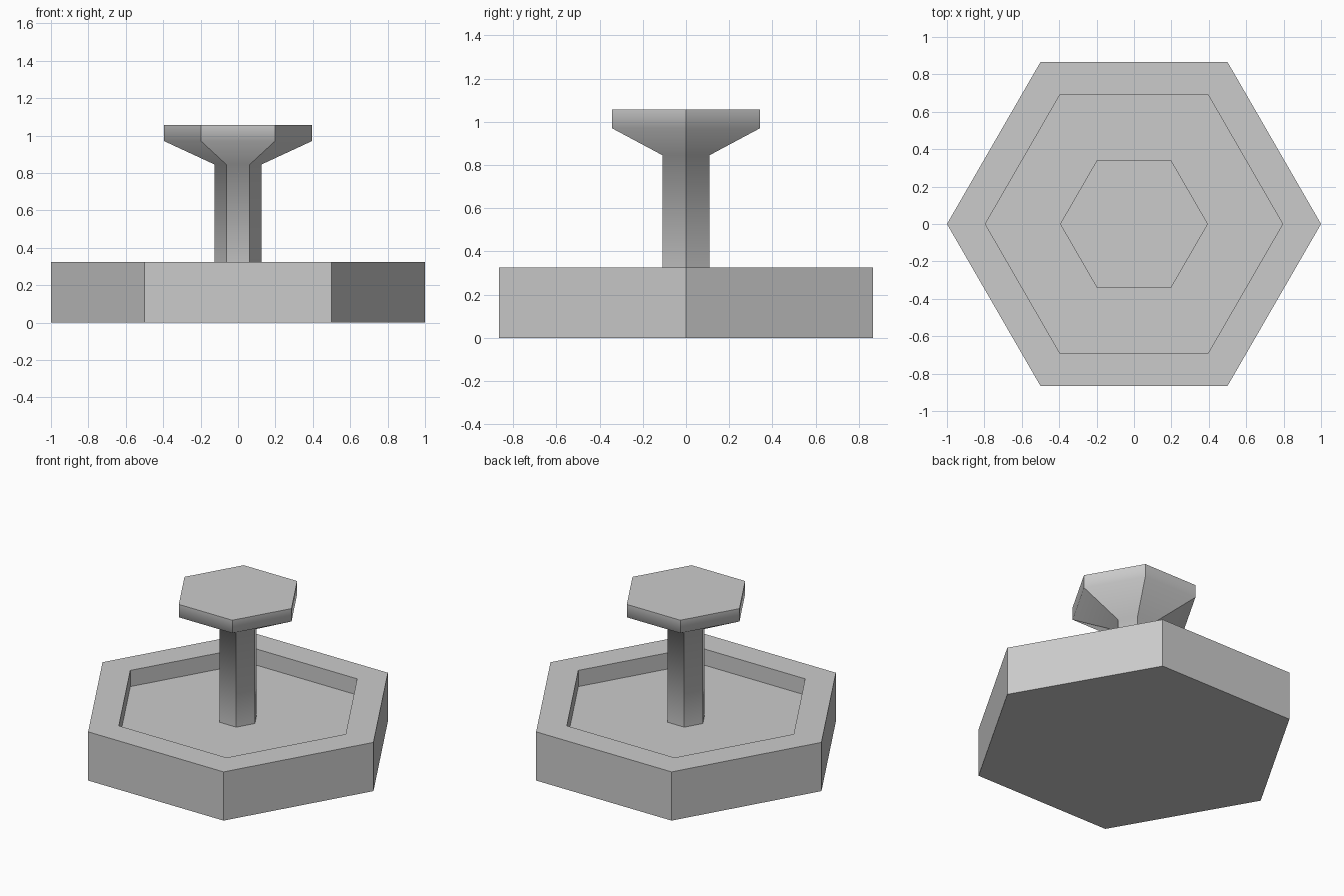
import bpy, bmesh
from math import cos, sin, pi

SIDES = 6

cube = bpy.data.objects.get("Cube")
if cube:
    bpy.data.objects.remove(cube, do_unlink=True)

grey = bpy.data.materials.new("plain grey")
grey.use_nodes = True
colour = (0.6, 0.6, 0.6, 1)
grey.diffuse_color = colour
grey.node_tree.nodes["Principled BSDF"].inputs["Base Color"].default_value = colour


def hex_turning(name, profile, blended=False):
    """Sweep a (radius, height) profile around six sides and cap both ends.
    With blended on, the wall shading flows up the profile; corners stay sharp."""
    bm = bmesh.new()
    rings = [[bm.verts.new((r * cos(2 * pi * i / SIDES), r * sin(2 * pi * i / SIDES), z))
              for i in range(SIDES)] for r, z in profile]
    for low, high in zip(rings, rings[1:]):
        for i in range(SIDES):
            j = (i + 1) % SIDES
            wall = bm.faces.new((low[i], low[j], high[j], high[i]))
            wall.smooth = blended
    bm.faces.new(rings[0][::-1])
    bm.faces.new(rings[-1])
    bmesh.ops.recalc_face_normals(bm, faces=bm.faces)

    # Only edges between stacked walls stay soft
    soft = {frozenset((ring[i], ring[(i + 1) % SIDES]))
            for ring in rings[1:-1] for i in range(SIDES)}
    for edge in bm.edges:
        edge.smooth = blended and frozenset(edge.verts) in soft

    mesh = bpy.data.meshes.new(name)
    bm.to_mesh(mesh)
    bm.free()
    mesh.materials.append(grey)
    obj = bpy.data.objects.new(name, mesh)
    bpy.context.collection.objects.link(obj)
    return obj


# Hexagonal base with a recessed floor
hex_turning("base_tray", [(1, 0), (1, 0.325), (0.795, 0.325), (0.795, 0.217)])

# Stem flaring into the flat-topped head
hex_turning("stem_and_head",
            [(0.125, 0.21), (0.125, 0.845), (0.395, 0.97), (0.395, 1.056)], blended=True)
